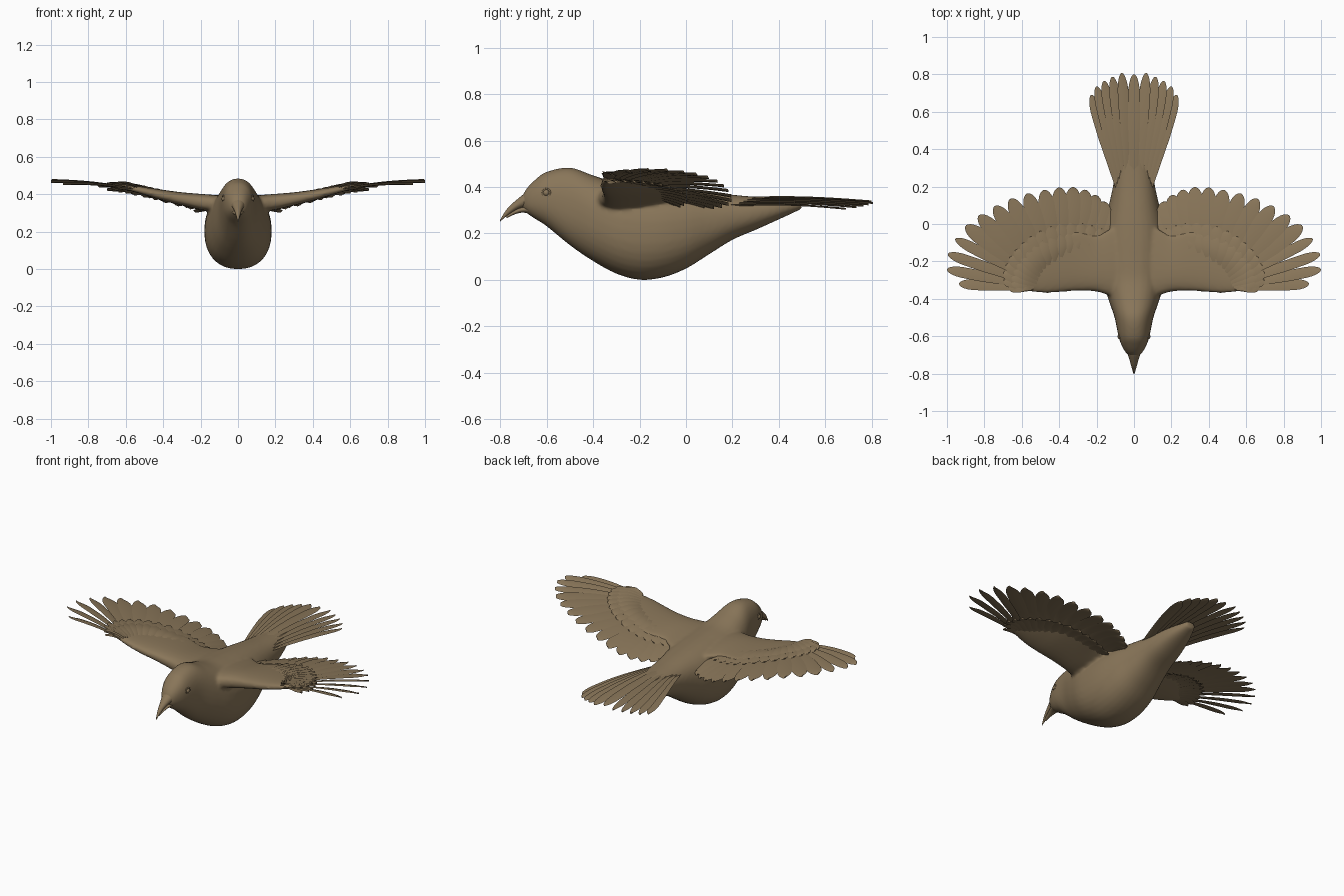
import bpy, bmesh, math
from mathutils import Vector

cube = bpy.data.objects.get("Cube")
if cube:
    bpy.data.objects.remove(cube)

brown = bpy.data.materials.new("plumage_brown")
brown.use_nodes = True
brown.diffuse_color = (0.25, 0.18, 0.10, 1)
brown.node_tree.nodes["Principled BSDF"].inputs["Base Color"].default_value = (0.25, 0.18, 0.10, 1)


def catmull(rows, steps=5):
    """Smoothly interpolate a list of equal-length tuples."""
    out = []
    last = len(rows) - 1
    for i in range(last):
        p = [rows[min(max(j, 0), last)] for j in (i - 1, i, i + 1, i + 2)]
        for s in range(steps):
            t = s / steps
            out.append(tuple(b + 0.5 * t * (c - a + t * (2 * a - 5 * b + 4 * c - d + t * (3 * (b - c) + d - a)))
                             for a, b, c, d in zip(*p)))
    return out + [tuple(rows[-1])]


def loft(bm, rings):
    """Skin closed rings of points and cap both ends."""
    vs = [[bm.verts.new(p) for p in ring] for ring in rings]
    n = len(vs[0])
    for a, b in zip(vs, vs[1:]):
        for k in range(n):
            bm.faces.new((a[k], a[(k + 1) % n], b[(k + 1) % n], b[k]))
    bm.faces.new(vs[0])
    bm.faces.new(vs[-1])


def finish(name, bm, angle=50, mirror=False):
    bmesh.ops.recalc_face_normals(bm, faces=bm.faces)
    mesh = bpy.data.meshes.new(name)
    bm.to_mesh(mesh)
    bm.free()
    mesh.materials.append(brown)
    ob = bpy.data.objects.new(name, mesh)
    bpy.context.collection.objects.link(ob)
    bpy.ops.object.select_all(action='DESELECT')
    ob.select_set(True)
    bpy.context.view_layer.objects.active = ob
    bpy.ops.object.shade_smooth_by_angle(angle=math.radians(angle))
    if mirror:
        ob.modifiers.new("mirror", 'MIRROR').use_mirror_merge = False
    return ob


def spow(v, e):
    return math.copysign(abs(v) ** e, v)


def body_ring(y, low, high, half, n=32, e=0.88):
    mid, h = (low + high) / 2, (high - low) / 2
    return [(half * spow(math.cos(a), e), y, mid + h * spow(math.sin(a), e))
            for a in (2 * math.pi * k / n for k in range(n))]


def feather(bm, root, tip, width, roll=0.006, thick=0.004, rows=14):
    """Thin blade with a raised shaft and a rounded end."""
    root, tip = Vector(root), Vector(tip)
    side = (tip - root).cross(Vector((0, 0, 1))).normalized()
    up = Vector((0, 0, 1))
    rings = []
    for i in range(rows + 1):
        t = 1 - (1 - i / rows) ** 1.7
        w = width / 2 * (0.5 + 0.5 * min(1, t / 0.6))
        if t > 0.8:
            w *= math.sqrt(max(0.01, 1 - ((t - 0.8) / 0.2) ** 2))
        c = root.lerp(tip, t) + up * 0.012 * math.sin(math.pi * t)
        tilt = up * roll
        rings.append([c - side * w - tilt, c + up * thick, c + side * w + tilt, c - up * thick])
    loft(bm, rings)


# Torso and head: y, underside z, top z, half width
torso = [(-0.71, 0.315, 0.35, 0.015), (-0.69, 0.29, 0.39, 0.042), (-0.65, 0.262, 0.432, 0.066),
         (-0.6, 0.23, 0.466, 0.083), (-0.5, 0.148, 0.484, 0.104), (-0.4, 0.08, 0.45, 0.138),
         (-0.3, 0.026, 0.42, 0.168), (-0.2, 0.0, 0.41, 0.179), (-0.1, 0.01, 0.402, 0.178),
         (0.0, 0.048, 0.392, 0.162), (0.1, 0.11, 0.38, 0.135), (0.2, 0.172, 0.367, 0.113),
         (0.3, 0.215, 0.358, 0.096), (0.4, 0.26, 0.352, 0.07), (0.5, 0.306, 0.347, 0.03)]
bm = bmesh.new()
loft(bm, [body_ring(*s) for s in catmull(torso)])

# Wing arms: x, front y, back y, centre z, half thickness
arm = [(0.0, -0.40, 0.02, 0.34, 0.06), (0.12, -0.385, -0.02, 0.348, 0.06), (0.2, -0.362, -0.06, 0.357, 0.056),
       (0.3, -0.358, -0.04, 0.373, 0.046), (0.4, -0.365, -0.06, 0.392, 0.038),
       (0.48, -0.37, -0.12, 0.41, 0.03), (0.56, -0.36, -0.2, 0.428, 0.022), (0.64, -0.345, -0.28, 0.442, 0.014)]
for sign in (-1, 1):
    rings = []
    for x, front, back, z, half in catmull(arm):
        ring = []
        for k in range(24):
            a = 2 * math.pi * k / 24
            u = (1 - math.cos(a)) / 2
            thick = half * (1 - 0.65 * u) * spow(math.sin(a), 0.7)
            ring.append((sign * x, front + (back - front) * u, z + thick + 0.008 * u))
        rings.append(ring)
    loft(bm, rings)
body = finish("body", bm, 60)
remesh = body.modifiers.new("blend", 'REMESH')
remesh.mode = 'VOXEL'
remesh.voxel_size = 0.009
remesh.use_smooth_shade = True
smooth = body.modifiers.new("soften", 'SMOOTH')
smooth.factor = 0.5
smooth.iterations = 8

# Beak: y, underside z, top z, half width
beaks = {"upper_beak": [(-0.64, 0.315, 0.40, 0.055), (-0.69, 0.313, 0.376, 0.036), (-0.73, 0.302, 0.345, 0.023),
                        (-0.77, 0.277, 0.308, 0.012), (-0.803, 0.25, 0.256, 0.002)],
         "lower_beak": [(-0.63, 0.265, 0.33, 0.05), (-0.69, 0.288, 0.318, 0.031), (-0.73, 0.285, 0.304, 0.019),
                        (-0.775, 0.265, 0.276, 0.007)]}
for name, rows in beaks.items():
    bm = bmesh.new()
    loft(bm, [body_ring(*s, n=16, e=1) for s in catmull(rows)])
    finish(name, bm)

# Eyes with lids
for name, sign in (("left", 1), ("right", -1)):
    spot = (sign * 0.073, -0.602, 0.375)
    bpy.ops.mesh.primitive_uv_sphere_add(segments=20, ring_count=12, radius=0.015, location=spot)
    eye = bpy.context.object
    eye.name = name + "_eye"
    bpy.ops.object.shade_smooth()
    bpy.ops.mesh.primitive_torus_add(major_radius=0.017, minor_radius=0.004, major_segments=24, minor_segments=8,
                                     location=(sign * 0.078, -0.602, 0.375),
                                     rotation=(0, math.pi / 2, -sign * 0.25))
    lid = bpy.context.object
    lid.name = name + "_eyelid"
    bpy.ops.object.shade_smooth()
    for ob in (eye, lid):
        ob.data.materials.append(brown)

# Flight feather tips from the leading edge round to the body
tips = [(0.935, -0.32, 0.455), (1.0, -0.243, 0.468), (0.995, -0.16, 0.474), (0.955, -0.08, 0.472),
        (0.9, -0.01, 0.465), (0.83, 0.045, 0.455), (0.745, 0.095, 0.442), (0.66, 0.135, 0.425),
        (0.57, 0.163, 0.405), (0.48, 0.182, 0.385), (0.4, 0.195, 0.362), (0.325, 0.197, 0.342),
        (0.26, 0.183, 0.326), (0.205, 0.155, 0.316), (0.16, 0.12, 0.312), (0.125, 0.08, 0.312)]
roots = [(0.54, -0.34, 0.425), (0.5, -0.3, 0.415), (0.44, -0.24, 0.402), (0.3, -0.2, 0.375), (0.1, -0.18, 0.345)]
roots = catmull(roots, 4)
flight, upper, under = bmesh.new(), bmesh.new(), bmesh.new()
for i, tip in enumerate(tips):
    f = i / (len(tips) - 1)
    root = Vector(roots[i])
    tip = Vector(tip)
    feather(flight, root, tip, 0.058 if i < 4 else 0.085, roll=0.007)
    reach = 0.33 + 0.2 * min(1, f * 1.6)
    lift = Vector((0, 0, 0.016))
    feather(upper, root + lift * 0.5, root.lerp(tip, reach) + lift, 0.062, thick=0.005)
    feather(under, root - lift * 0.5, root.lerp(tip, reach) - lift, 0.062, thick=0.005)
    # Small first row between the main coverts and the arm
    feather(upper, root + lift, root.lerp(tip, reach * 0.75) + lift * 1.4, 0.05, thick=0.004)
finish("flight_feathers", flight, 40, mirror=True)
finish("upper_covert_feathers", upper, 40, mirror=True)
finish("under_covert_feathers", under, 40, mirror=True)

# Tail fan, lower towards the outside
tail = [(0.228, 0.69, 0.306), (0.2, 0.735, 0.313), (0.16, 0.765, 0.319), (0.115, 0.787, 0.325), (0.065, 0.807, 0.331)]
bm = bmesh.new()
for i, (x, y, z) in enumerate(tail):
    feather(bm, (0.072 - 0.013 * i, 0.16, z + 0.012), (x, y, z), 0.06, roll=0.004, rows=18)
finish("tail_feathers", bm, 40, mirror=True)
bm = bmesh.new()
feather(bm, (0, 0.16, 0.35), (0, 0.8, 0.338), 0.065, roll=0, rows=18)
finish("middle_tail_feather", bm, 40)
